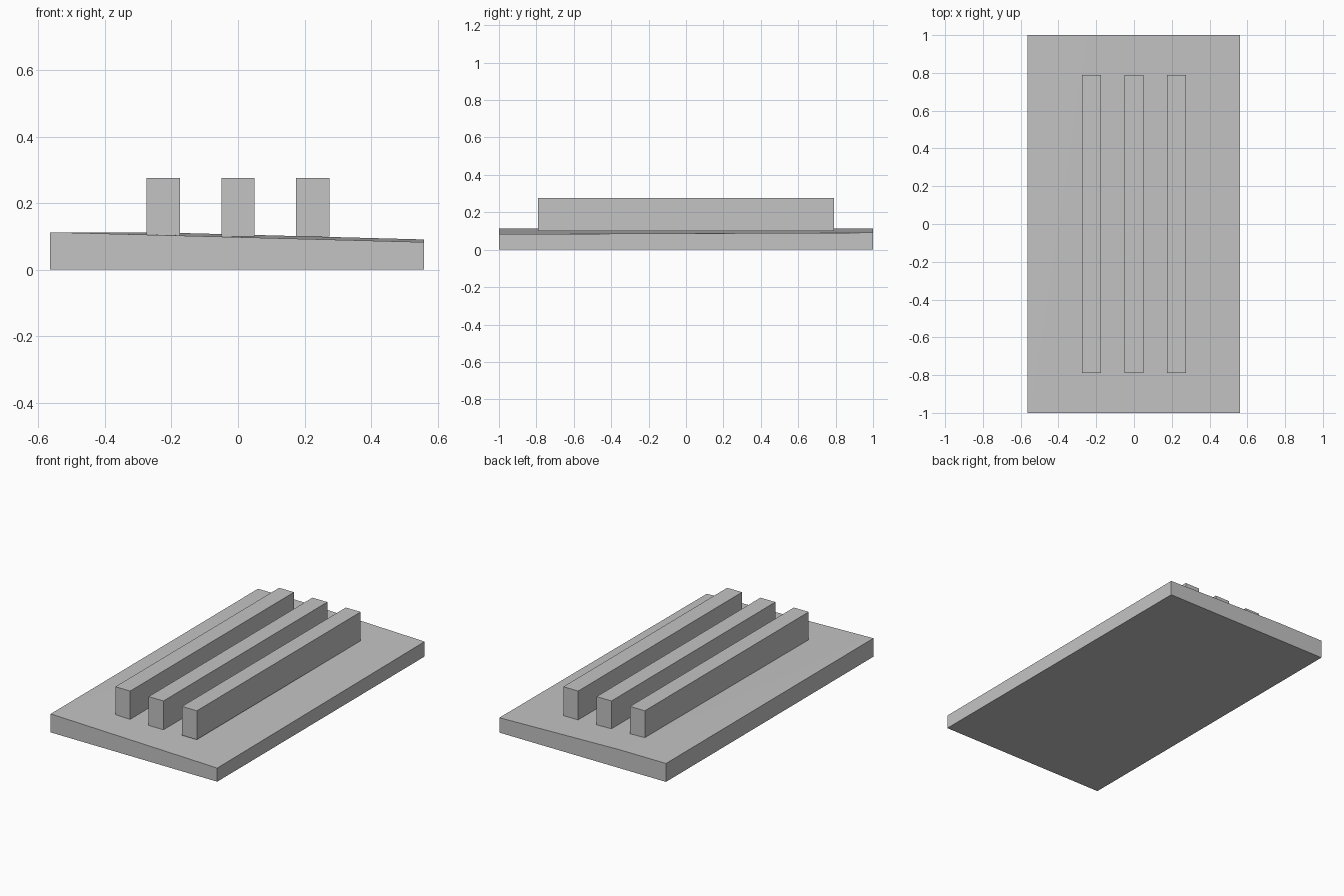
import bpy
import bmesh
from mathutils import Matrix, Vector

cube = bpy.data.objects.get("Cube")
if cube:
    bpy.data.objects.remove(cube, do_unlink=True)

grey = bpy.data.materials.new("plain grey")
grey.use_nodes = True
colour = (0.55, 0.55, 0.55, 1)
grey.diffuse_color = colour
grey.node_tree.nodes["Principled BSDF"].inputs["Base Color"].default_value = colour


def block(name, low, high, cut=None):
    """Box between two corners, optionally trimmed above a plane through three points."""
    low, high = Vector(low), Vector(high)
    bm = bmesh.new()
    bmesh.ops.create_cube(bm, size=1, matrix=Matrix.Translation((low + high) / 2)
                          @ Matrix.Diagonal((high - low).to_4d()))
    if cut:
        a, b, c = map(Vector, cut)
        normal = (b - a).cross(c - a).normalized()
        geom = bm.verts[:] + bm.edges[:] + bm.faces[:]
        bmesh.ops.bisect_plane(bm, geom=geom, dist=1e-6, plane_co=a,
                               plane_no=normal, clear_outer=True)
        rim = [e for e in bm.edges if e.is_boundary]
        bmesh.ops.holes_fill(bm, edges=rim, sides=0)
        bmesh.ops.recalc_face_normals(bm, faces=bm.faces[:])
    mesh = bpy.data.meshes.new(name)
    bm.to_mesh(mesh)
    bm.free()
    mesh.materials.append(grey)
    obj = bpy.data.objects.new(name, mesh)
    bpy.context.collection.objects.link(obj)
    return obj


# Slab with a slightly sloping top
block("base_slab", (-0.565, -1, 0), (0.56, 1, 0.1125),
      cut=((-0.55, -1, 0.1125), (0.56, -1, 0.083), (0.56, 1, 0.091)))

# Three parallel rails
for label, x in (("right", -0.225), ("middle", 0), ("left", 0.225)):
    block(label + "_rail", (x - 0.05, -0.79, 0.1), (x + 0.05, 0.79, 0.276))
